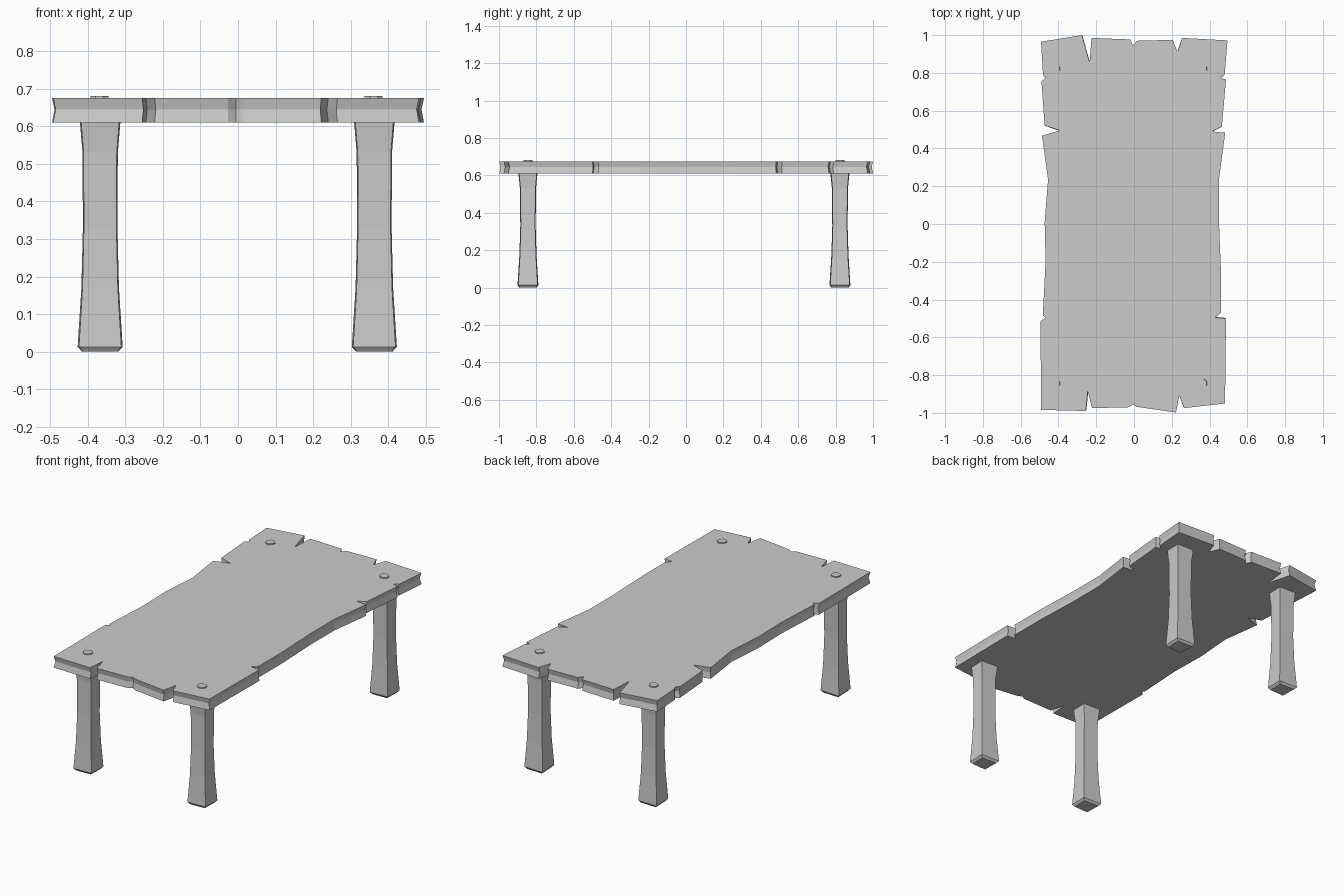
import bpy, bmesh, math

if "Cube" in bpy.data.objects:
    bpy.data.objects.remove(bpy.data.objects["Cube"])

# Tabletop outline, clockwise from the back left corner, with split notches
OUTLINE = [
    (-.492, .965), (-.275, 1.0), (-.235, .855), (-.225, .985), (-.02, .977), (-.005, .945),
    (.015, .97), (.205, .975), (.23, .91), (.255, .985), (.495, .972), (.48, .79),
    (.455, .773), (.487, .765), (.465, .515), (.413, .49), (.483, .483), (.45, .24),
    (.45, .01), (.46, -.24), (.46, -.47), (.43, -.495), (.487, -.5), (.482, -.95),
    (.265, -.975), (.24, -.908), (.222, -.998), (.015, -.968), (-.005, -.955), (-.027, -.97),
    (-.222, -.975), (-.245, -.885), (-.255, -.99), (-.492, -.984), (-.495, -.515),
    (-.467, -.495), (-.483, -.485), (-.468, -.2), (-.473, .01), (-.455, .235),
    (-.487, .468), (-.393, .495), (-.473, .522), (-.49, .755), (-.47, .773), (-.482, .79)]


def loft(name, rings):
    """Closed solid skinned through a stack of equal-length rings."""
    bm = bmesh.new()
    loops = [[bm.verts.new(p) for p in ring] for ring in rings]
    n = len(loops[0])
    for a, b in zip(loops, loops[1:]):
        for i in range(n):
            j = (i + 1) % n
            bm.faces.new((a[i], a[j], b[j], b[i]))
    bm.faces.new(loops[0][::-1])
    bm.faces.new(loops[-1])
    bmesh.ops.recalc_face_normals(bm, faces=bm.faces)
    mesh = bpy.data.meshes.new(name)
    bm.to_mesh(mesh)
    bm.free()
    ob = bpy.data.objects.new(name, mesh)
    bpy.context.collection.objects.link(ob)
    return ob


# Tabletop: rough slab with a slightly hollow edge
loft("tabletop", [[(x * sx, y * sy, z) for x, y in OUTLINE]
                  for z, sx, sy in ((.61, 1, 1), (.645, .987, .993), (.675, 1, 1))])

# Legs: waisted, slightly irregular square posts (z, half width, half depth)
PROFILE = [(0, .048, .046), (.013, .06, .056), (.17, .05, .046), (.33, .046, .041),
           (.53, .047, .043), (.612, .054, .051)]
SECTION = [(-.94, -1), (.94, -.93), (1, .93), (-1, 1)]

for side, cx in (("left", -.367), ("right", .363)):
    for end, cy in (("front", -.845), ("back", .823)):
        loft(f"{end}_{side}_leg", [[(cx + u * w, cy + v * d, z) for u, v in SECTION]
                                   for z, w, d in PROFILE])
        # Peg head showing through the top
        loft(f"{end}_{side}_peg", [[(cx - .002 + r * math.cos(i * math.pi / 4 + math.pi / 8),
                                     cy + r * math.sin(i * math.pi / 4 + math.pi / 8), z)
                                    for i in range(8)]
                                   for z, r in ((.665, .027), (.681, .026))])
